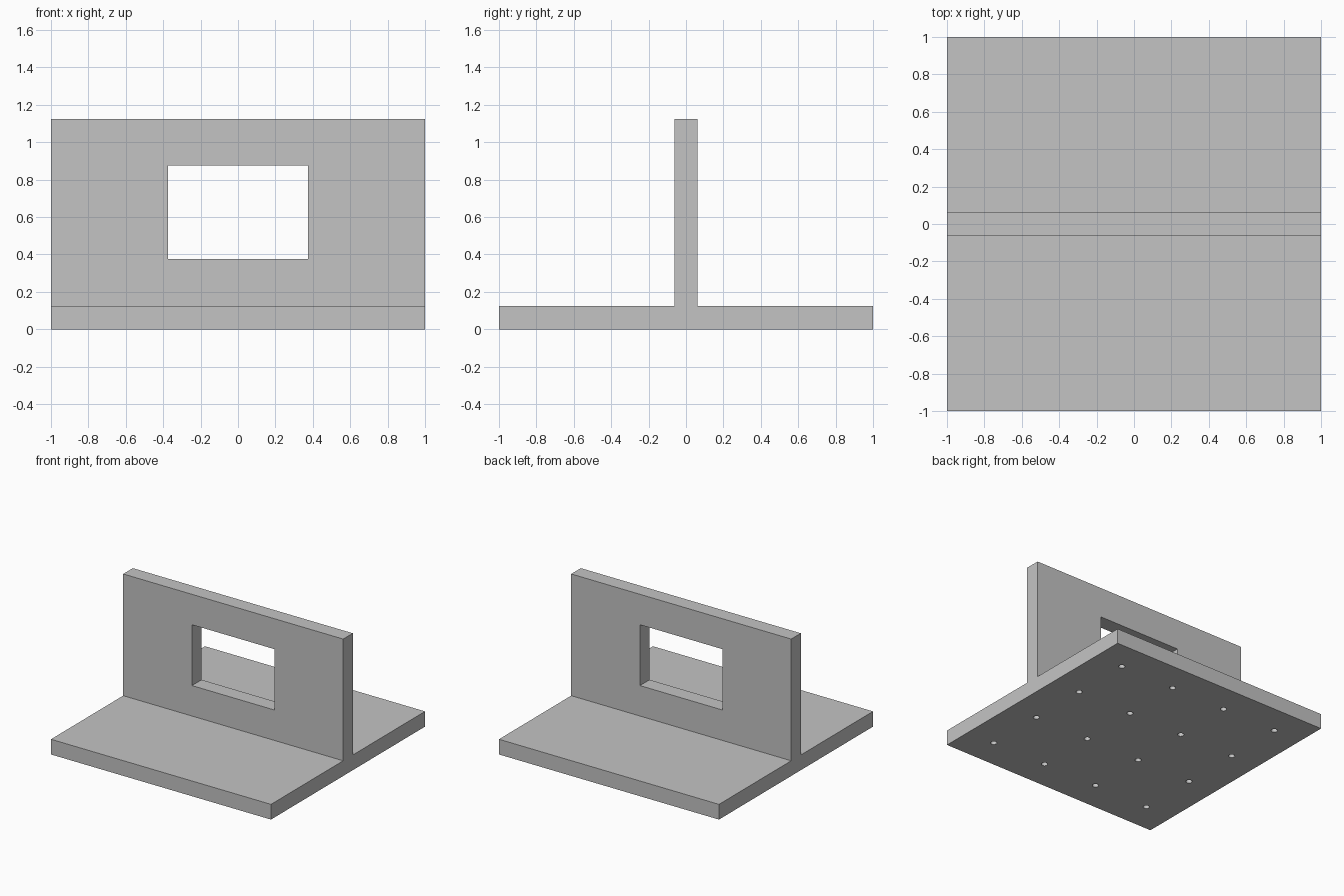
import bpy
import bmesh
from mathutils import Matrix, Vector

cube = bpy.data.objects.get("Cube")
if cube:
    bpy.data.objects.remove(cube, do_unlink=True)

HALF, THICK, HEIGHT = 1.0, 0.125, 1.125

grey = bpy.data.materials.new("light grey")
grey.use_nodes = True
colour = (0.55, 0.55, 0.55, 1)
grey.diffuse_color = colour
grey.node_tree.nodes["Principled BSDF"].inputs["Base Color"].default_value = colour


def make_object(name, bm):
    mesh = bpy.data.meshes.new(name)
    bmesh.ops.recalc_face_normals(bm, faces=bm.faces)
    bm.to_mesh(mesh)
    bm.free()
    mesh.materials.append(grey)
    obj = bpy.data.objects.new(name, mesh)
    bpy.context.collection.objects.link(obj)
    return obj


def cut(target, cutter):
    mod = target.modifiers.new(cutter.name, 'BOOLEAN')
    mod.operation, mod.solver, mod.object = 'DIFFERENCE', 'EXACT', cutter
    bpy.context.view_layer.objects.active = target
    bpy.ops.object.modifier_apply(modifier=mod.name)
    bpy.data.objects.remove(cutter, do_unlink=True)


# Base plate and upright wall: one inverted T profile swept along x
half_profile = [(HALF, 0), (HALF, THICK), (THICK / 2, THICK), (THICK / 2, HEIGHT)]
profile = half_profile + [(-y, z) for y, z in reversed(half_profile)]
bm = bmesh.new()
face = bm.faces.new([bm.verts.new((-HALF, y, z)) for y, z in profile])
swept = bmesh.ops.extrude_face_region(bm, geom=[face])["geom"]
bmesh.ops.translate(bm, vec=Vector((2 * HALF, 0, 0)),
                    verts=[v for v in swept if isinstance(v, bmesh.types.BMVert)])
stand = make_object("base_and_wall", bm)

# Rectangular window through the wall
bm = bmesh.new()
bmesh.ops.create_cube(bm, size=1, matrix=Matrix.Translation((0, 0, 0.625))
                      @ Matrix.Diagonal((0.75, 0.5, 0.5, 1)))
cut(stand, make_object("window_cutter", bm))

# Grid of small blind holes under the base
bm = bmesh.new()
spots = (-0.75, -0.25, 0.25, 0.75)
for x in spots:
    for y in spots:
        bmesh.ops.create_cone(bm, cap_ends=True, segments=24, radius1=0.024, radius2=0.024,
                              depth=THICK, matrix=Matrix.Translation((x, y, 0)))
cut(stand, make_object("hole_cutter", bm))

# Smooth hole walls, crisp edges elsewhere
bpy.ops.object.select_all(action='DESELECT')
stand.select_set(True)
bpy.context.view_layer.objects.active = stand
bpy.ops.object.shade_smooth_by_angle()
